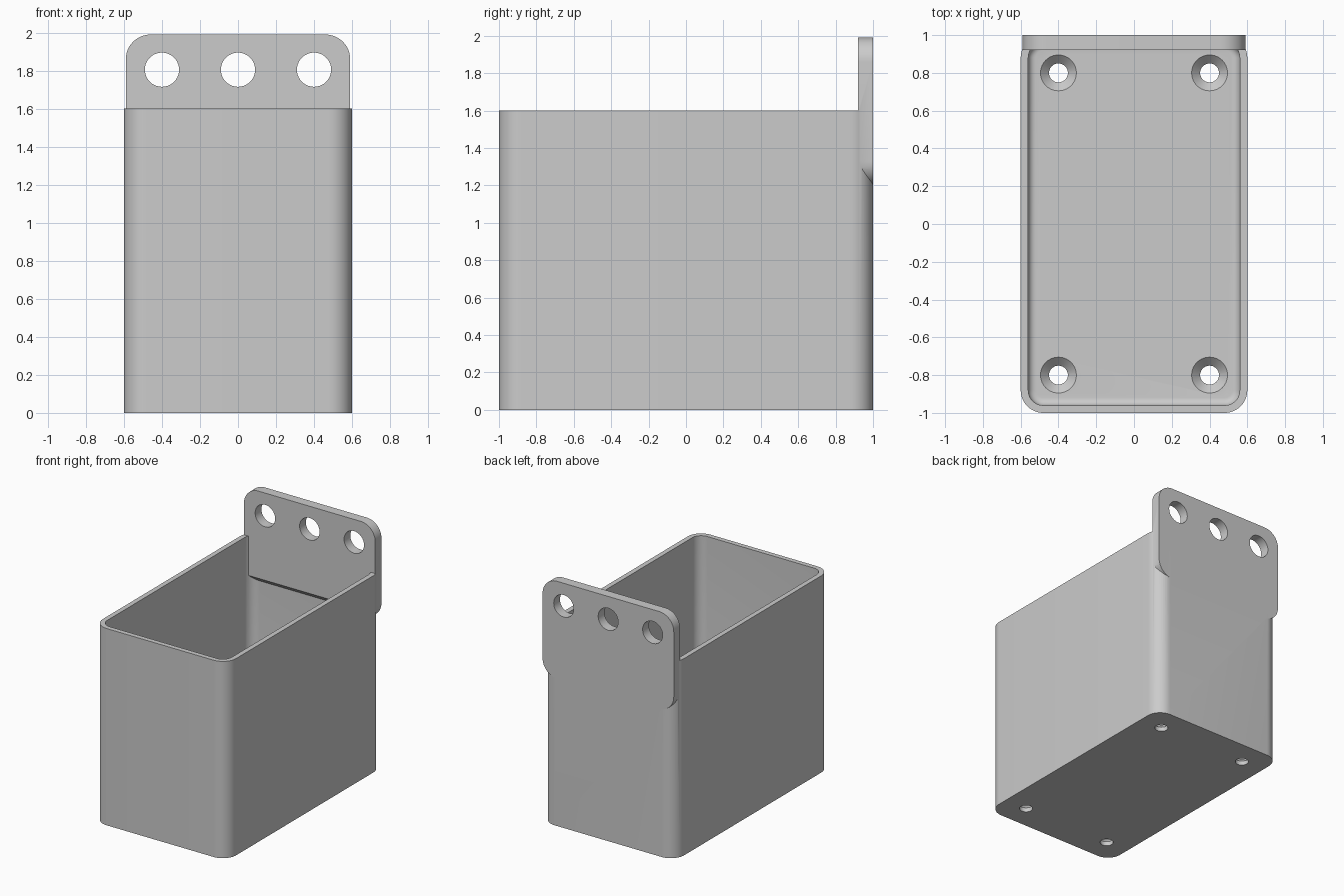
import bpy, bmesh, math
from mathutils import Matrix

if "Cube" in bpy.data.objects:
    bpy.data.objects.remove(bpy.data.objects["Cube"])

grey = bpy.data.materials.new("plain grey")
grey.use_nodes = True
GREY = (0.6, 0.6, 0.6, 1)
grey.diffuse_color = GREY
grey.node_tree.nodes["Principled BSDF"].inputs["Base Color"].default_value = GREY


def rounded_rect(hx, hy, r, steps=12):
    """Outline of a rounded rectangle, anticlockwise."""
    points = []
    for corner, (sx, sy) in enumerate(((1, 1), (-1, 1), (-1, -1), (1, -1))):
        for i in range(steps + 1):
            a = (corner + i / steps) * math.pi / 2
            points.append((sx * (hx - r) + r * math.cos(a), sy * (hy - r) + r * math.sin(a)))
    return points


def loft(rings):
    """Closed solid through (outline, height) rings, bottom to top."""
    bm = bmesh.new()
    loops = [[bm.verts.new((x, y, z)) for x, y in outline] for outline, z in rings]
    n = len(loops[0])
    for low, high in zip(loops, loops[1:]):
        for i in range(n):
            j = (i + 1) % n
            bm.faces.new((low[i], low[j], high[j], high[i]))
    bm.faces.new(loops[0][::-1])
    bm.faces.new(loops[-1])
    return bm


def circle(r, steps=40):
    return [(r * math.cos(2 * math.pi * i / steps), r * math.sin(2 * math.pi * i / steps))
            for i in range(steps)]


def make_object(name, bm, matrix=Matrix()):
    bm.transform(matrix)
    bmesh.ops.recalc_face_normals(bm, faces=bm.faces)
    mesh = bpy.data.meshes.new(name)
    bm.to_mesh(mesh)
    bm.free()
    mesh.materials.append(grey)
    obj = bpy.data.objects.new(name, mesh)
    bpy.context.collection.objects.link(obj)
    return obj


def combine(target, tool, operation):
    """Apply a boolean and discard the tool."""
    mod = target.modifiers.new(operation, 'BOOLEAN')
    mod.operation, mod.solver, mod.object = operation, 'EXACT', tool
    bpy.context.view_layer.objects.active = target
    bpy.ops.object.modifier_apply(modifier=mod.name)
    bpy.data.objects.remove(tool)


WIDTH, LENGTH, HEIGHT = 0.6, 1.0, 1.6
RADIUS, WALL, FLOOR, FILLET = 0.12, 0.04, 0.08, 0.04

# Box shell
outer = rounded_rect(WIDTH, LENGTH, RADIUS)
box = make_object("wall_box", loft([(outer, 0), (outer, HEIGHT)]))

# Cavity with a filleted floor edge
rings = []
for i in range(7):
    a = i / 6 * math.pi / 2
    inset = WALL + FILLET * (1 - math.sin(a))
    rings.append((rounded_rect(WIDTH - inset, LENGTH - inset, RADIUS - inset),
                  FLOOR + FILLET * (1 - math.cos(a))))
rings[0] = (rounded_rect(WIDTH - 0.08, LENGTH - 0.08, 0.04), FLOOR)
rings.append((rings[-1][0], HEIGHT + 0.1))
combine(box, make_object("cavity", loft(rings)), 'DIFFERENCE')

# Countersunk drain holes
for x in (-0.4, 0.4):
    for y in (-0.8, 0.8):
        profile = ((0.05, -0.05), (0.05, 0.035), (0.095, FLOOR), (0.095, FLOOR + 0.02))
        cutter = make_object("floor_hole", loft([(circle(r), z) for r, z in profile]),
                             Matrix.Translation((x, y, 0)))
        combine(box, cutter, 'DIFFERENCE')

# Hanging plate, lower edge sloped inside the box
upright = Matrix.Rotation(math.pi / 2, 4, 'X')
outline = rounded_rect(0.59, 0.395, 0.13)
bm = loft([(outline, 0), (outline, 0.08)])
bm.transform(Matrix.Translation((0, 1, 1.595)) @ upright)
cut = bmesh.ops.bisect_plane(bm, geom=bm.verts[:] + bm.edges[:] + bm.faces[:],
                             plane_co=(0, 1, 1.2005), plane_no=(0, -1, -1), clear_outer=True)
# Keep the part above the slope
edges = [e for e in cut["geom_cut"] if isinstance(e, bmesh.types.BMEdge)]
bmesh.ops.holes_fill(bm, edges=edges)
if not any(v.co.z > 1.9 for v in bm.verts):
    bm.free()
    bm = loft([(outline, 0), (outline, 0.08)])
    bm.transform(Matrix.Translation((0, 1, 1.595)) @ upright)
    cut = bmesh.ops.bisect_plane(bm, geom=bm.verts[:] + bm.edges[:] + bm.faces[:],
                                 plane_co=(0, 1, 1.2005), plane_no=(0, -1, -1), clear_inner=True)
    edges = [e for e in cut["geom_cut"] if isinstance(e, bmesh.types.BMEdge)]
    bmesh.ops.holes_fill(bm, edges=edges)
plate = make_object("hanging_plate", bm)

# Three mounting holes
for x in (-0.4, 0, 0.4):
    hole = make_object("mount_hole", loft([(circle(0.09), -0.1), (circle(0.09), 0.2)]),
                       Matrix.Translation((x, 1, 1.805)) @ upright)
    combine(plate, hole, 'DIFFERENCE')
combine(box, plate, 'UNION')

bpy.ops.object.select_all(action='DESELECT')
box.select_set(True)
bpy.context.view_layer.objects.active = box
bpy.ops.object.shade_smooth_by_angle(angle=math.radians(30))
